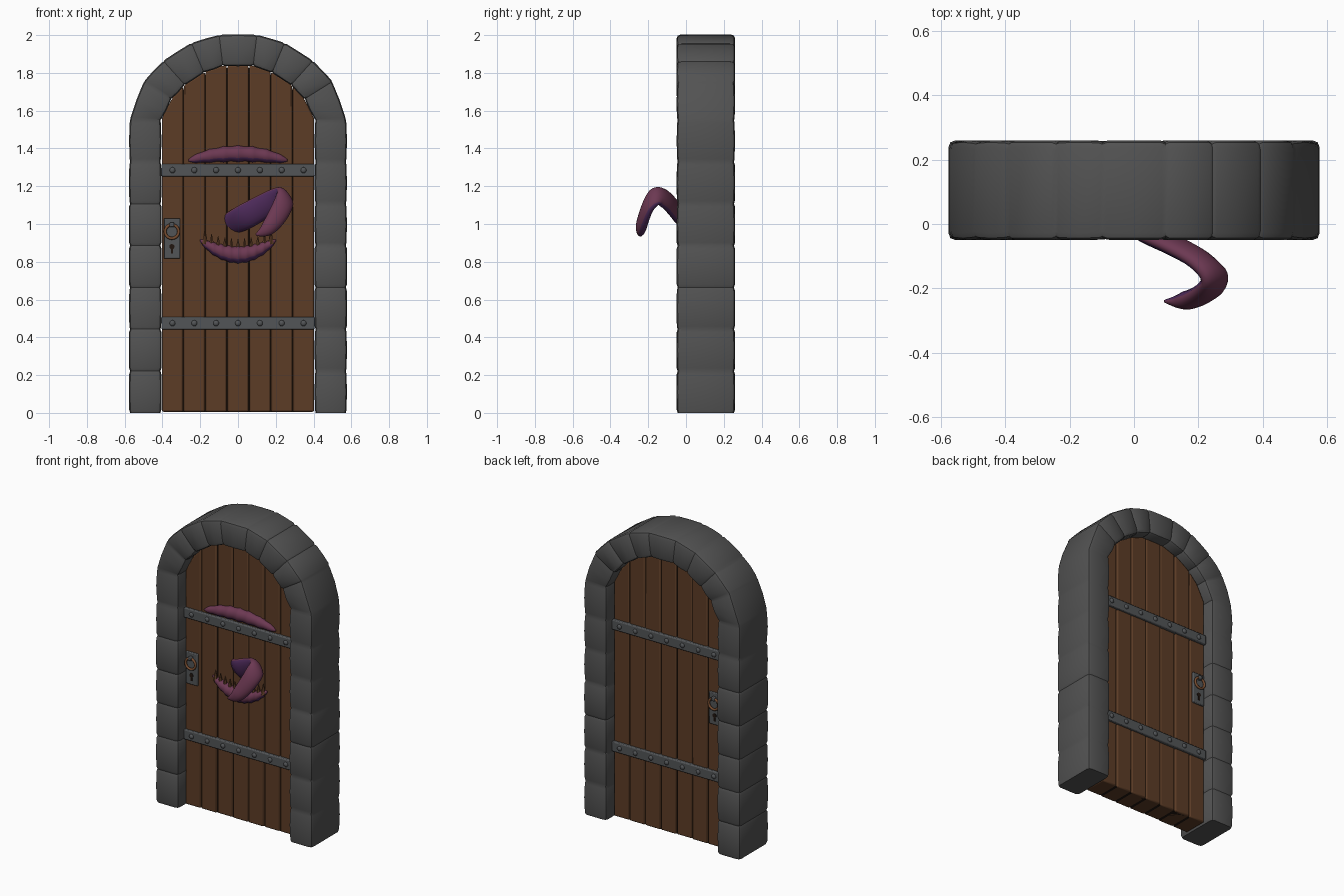
import bpy, bmesh, math, random
from mathutils import Vector, Matrix

random.seed(4)
cube = bpy.data.objects.get("Cube")
if cube:
    bpy.data.objects.remove(cube, do_unlink=True)


def material(name, r, g, b):
    m = bpy.data.materials.new(name)
    m.use_nodes = True
    m.diffuse_color = (r, g, b, 1)
    bsdf = m.node_tree.nodes["Principled BSDF"]
    bsdf.inputs["Base Color"].default_value = (r, g, b, 1)
    bsdf.inputs["Roughness"].default_value = 0.8
    return m


STONE = material("stone grey", 0.085, 0.085, 0.085)
WOOD = material("brown wood", 0.107, 0.045, 0.019)
GAP = material("dark gap", 0.015, 0.008, 0.005)
IRON = material("iron grey", 0.085, 0.09, 0.095)
COPPER = material("copper", 0.19, 0.075, 0.03)
PINK = material("flesh pink", 0.15, 0.04, 0.085)
PURPLE = material("flesh purple", 0.08, 0.025, 0.11)

MID, HALF = 0.105, 0.08          # door centre depth and half thickness
HALF_W, SPRING = 0.405, 1.55     # opening half width and arch start


def finish(name, bm, mats, smooth=None, bevel=0):
    bmesh.ops.recalc_face_normals(bm, faces=bm.faces)
    me = bpy.data.meshes.new(name)
    bm.to_mesh(me)
    bm.free()
    for m in mats:
        me.materials.append(m)
    ob = bpy.data.objects.new(name, me)
    bpy.context.collection.objects.link(ob)
    if bevel:
        mod = ob.modifiers.new("Bevel", "BEVEL")
        mod.width, mod.segments, mod.limit_method = bevel, 2, "ANGLE"
    if smooth:
        bpy.ops.object.select_all(action="DESELECT")
        ob.select_set(True)
        bpy.context.view_layer.objects.active = ob
        bpy.ops.object.shade_smooth_by_angle(angle=math.radians(smooth))
    return ob


def loft(name, rings, mats, smooth, rule=None):
    """Skin a list of rings; rule(k) gives the material of strip k."""
    bm = bmesh.new()
    rows = [[bm.verts.new(p) for p in ring] for ring in rings]
    n = len(rows[0])
    for a, b in zip(rows, rows[1:]):
        for k in range(n):
            f = bm.faces.new((a[k], a[(k + 1) % n], b[(k + 1) % n], b[k]))
            f.material_index = rule(k) if rule else 0
    bm.faces.new(rows[0])
    bm.faces.new(rows[-1])
    return finish(name, bm, mats, smooth)


def box(name, x0, x1, y0, y1, z0, z1, mat, bevel=0):
    bm = bmesh.new()
    size = Matrix.Diagonal((x1 - x0, y1 - y0, z1 - z0, 1))
    centre = Matrix.Translation(((x0 + x1) / 2, (y0 + y1) / 2, (z0 + z1) / 2))
    bmesh.ops.create_cube(bm, size=1, matrix=centre @ size)
    return finish(name, bm, [mat], 40 if bevel else None, bevel)


# Stone frame: blocks along the path, shallow groove at every joint
OUTER = [(.577, SPRING), (.502, 1.755), (.397, 1.865), (.247, 1.96), (.1, 2.003)]
INNER = [(HALF_W, SPRING), (.35, 1.66), (.28, 1.735), (.18, 1.80), (.08, 1.835)]
BLOCKS = 7
joints = [((-.577, SPRING * i / BLOCKS), (-HALF_W, SPRING * i / BLOCKS)) for i in range(BLOCKS)]
joints += [((-o[0], o[1]), (-i[0], i[1])) for o, i in zip(OUTER, INNER)]
joints += [((-o[0], o[1]), (-i[0], i[1])) for o, i in reversed(joints)]


def section(outer, inner, inset):
    o, i = Vector((outer[0], 0, outer[1])), Vector((inner[0], 0, inner[1]))
    d = (o - i).normalized()
    o, i = o - d * inset, i + d * inset
    y0, y1 = -0.05 + inset, 0.26 - inset
    c, e = 0.022, 0.006
    ring = []
    for base, sx, ya, sy in ((i, 1, y0, 1), (o, -1, y0, 1), (o, -1, y1, -1), (i, 1, y1, -1)):
        corner = [(0, c), (e, e), (c, 0)]
        if sx * sy < 0:
            corner.reverse()
        ring += [base + d * sx * a + Vector((0, ya + sy * b, 0)) for a, b in corner]
    return ring


def blend(a, b, t):
    return tuple(p + (q - p) * t for p, q in zip(a, b))


rings = []
for (oa, ia), (ob_, ib) in zip(joints, joints[1:]):
    wobble = random.uniform(0, 0.004)
    for t, inset in ((0, 0.006), (0.07, wobble), (0.5, 0), (0.93, wobble)):
        rings.append(section(blend(oa, ob_, t), blend(ia, ib, t), inset))
rings.append(section(*joints[-1], 0.006))
loft("stone_frame", rings, [STONE], 35)


# Door planks with tops that follow the arch
def arch_height(x):
    x = abs(x)
    if x <= INNER[-1][0]:
        return INNER[-1][1]
    for (xa, za), (xb, zb) in zip(INNER, INNER[1:]):
        if xb <= x <= xa:
            return za + (zb - za) * (xa - x) / (xa - xb)
    return SPRING


def panel(name, x0, x1, half, lift, mat, bevel, steps):
    xs = [x0 + (x1 - x0) * i / steps for i in range(steps + 1)]
    outline = [(x0, 0.006), (x1, 0.006)] + [(x, arch_height(x) + lift) for x in reversed(xs)]
    bm = bmesh.new()
    face = bm.faces.new([bm.verts.new((x, MID - half, z)) for x, z in outline])
    geo = bmesh.ops.extrude_face_region(bm, geom=[face])
    moved = [v for v in geo["geom"] if isinstance(v, bmesh.types.BMVert)]
    bmesh.ops.translate(bm, vec=(0, 2 * half, 0), verts=moved)
    return finish(name, bm, [mat], 40 if bevel else None, bevel)


PLANKS = 7
WIDTH = 2 * HALF_W / PLANKS
centres = [(i - (PLANKS - 1) / 2) * WIDTH for i in range(PLANKS)]
for i, x in enumerate(centres):
    panel(f"door_plank_{i + 1}", x - WIDTH / 2 + .002, x + WIDTH / 2 - .002,
          HALF + random.uniform(-.003, .003), 0.004, WOOD, 0.008, 4)
panel("plank_gap_filler", -HALF_W + .01, HALF_W - .01, HALF - 0.012, -0.01, GAP, 0, 24)


# Iron bands, rivets and lock on both faces of the door
def on_face(side, a, b):
    return sorted((MID + side * (HALF + a), MID + side * (HALF + b)))


for side, label in ((-1, "front"), (1, "back")):
    for z, level in ((0.475, "lower"), (1.285, "upper")):
        box(f"{label}_{level}_band", -HALF_W, HALF_W, *on_face(side, -.02, .018),
            z - .033, z + .033, IRON, 0.006)
        bm = bmesh.new()
        for x in centres:
            place = Matrix.Translation((x, MID + side * (HALF + .018), z))
            bmesh.ops.create_uvsphere(bm, u_segments=10, v_segments=6, radius=.016,
                                      matrix=place @ Matrix.Diagonal((1, .7, 1, 1)))
        finish(f"{label}_{level}_rivets", bm, [IRON], 60)
    box(f"{label}_lock_plate", -.393, -.307, *on_face(side, -.02, .014), .817, 1.03, IRON, 0.005)
    depth = on_face(side, .012, .017)
    box(f"{label}_keyhole_slot", -.356, -.344, *depth, .843, .875, GAP)
    bm = bmesh.new()
    bmesh.ops.create_cone(bm, cap_ends=True, segments=12, radius1=.014, radius2=.014, depth=.005,
                          matrix=Matrix.Translation((-.35, sum(depth) / 2, .88))
                          @ Matrix.Rotation(math.pi / 2, 4, "X"))
    finish(f"{label}_keyhole_round", bm, [GAP])
    y = MID + side * (HALF + .024)
    bpy.ops.mesh.primitive_torus_add(location=(-.35, y, .96), rotation=(math.pi / 2, 0, 0),
                                     major_radius=.036, minor_radius=.008,
                                     major_segments=20, minor_segments=8)
    ring = bpy.context.object
    ring.name = f"{label}_ring_handle"
    ring.data.materials.append(COPPER)
    bpy.ops.object.shade_smooth_by_angle(angle=math.radians(60))
    box(f"{label}_ring_mount", -.362, -.338, *on_face(side, .01, .036), .983, 1.008, IRON, 0.005)


# Fleshy lips: ridged crescents hugging the door
def lip(name, half_len, z_mid, bend, radius, bumps, rule):
    rings, count, sides = [], 48, 12
    for i in range(count + 1):
        u = -1 + 2 * i / count
        ridge = 1 - 0.13 * abs(math.sin(u * bumps * math.pi / 2))
        r = radius * max(.12, (1 - u * u) ** .5) * ridge
        rings.append([(half_len * u, .022 + .9 * r * math.cos(a), z_mid + bend * u * u + r * math.sin(a))
                      for a in (math.tau * k / sides for k in range(sides))])
    return loft(name, rings, [PINK, PURPLE], 70, rule)


lip("upper_lip", .262, 1.372, -.035, .045, 7, lambda k: int(k >= 7))
lip("lower_lip", .2, .838, .075, .048, 9, lambda k: int(k >= 7))

# Splintered wooden teeth above the lower lip
bm = bmesh.new()
TEETH = 11
for i in range(TEETH):
    u = -1 + 2 * i / (TEETH - 1)
    place = Matrix.Translation((.175 * u, .016, .888 + .04 * u * u))
    bmesh.ops.create_cone(bm, cap_ends=True, segments=6, radius1=.018, radius2=.001,
                          depth=.07, matrix=place)
finish("splinter_teeth", bm, [WOOD])

# Curling tongue: centre points with half widths
PATH = [(-.04, .05, 1.0, .06), (.03, -.02, 1.035, .068), (.13, -.07, 1.09, .065),
        (.20, -.11, 1.13, .06), (.243, -.155, 1.145, .055), (.24, -.195, 1.105, .055),
        (.20, -.225, 1.03, .05), (.15, -.24, .97, .036), (.095, -.24, .942, .006)]
points = [Vector(p) for p in PATH]
smooth_path = []
for i in range(len(points) - 1):
    a, b, c, d = (points[min(max(j, 0), len(points) - 1)] for j in range(i - 1, i + 3))
    for s in range(5):
        t = s / 5
        smooth_path.append(.5 * (2 * b + (c - a) * t + (2 * a - 5 * b + 4 * c - d) * t * t
                                 + (3 * b - a - 3 * c + d) * t ** 3))
smooth_path.append(points[-1])
rings, SIDES = [], 16
for i, p in enumerate(smooth_path):
    before, after = smooth_path[max(i - 1, 0)], smooth_path[min(i + 1, len(smooth_path) - 1)]
    tangent = (after - before).to_3d().normalized()
    wide = Vector((-.6, 0, .8))
    wide = (wide - tangent * wide.dot(tangent)).normalized()
    outward = wide.cross(tangent)
    thick = min(.03, p[3] * .7)
    rings.append([p.to_3d() + wide * p[3] * math.cos(a) + outward * thick * math.sin(a)
                  for a in (math.tau * k / SIDES for k in range(SIDES))])
# The outer side of the curl is pink, the inner side purple
outer_sign = 1 if (rings[25][4] - smooth_path[25].to_3d()).y < 0 else -1


def tongue_colour(k):
    a = math.tau * (k + .5) / SIDES
    return int(outer_sign * math.sin(a) + .45 * math.cos(a) < .1)


loft("tongue", rings, [PINK, PURPLE], 80, tongue_colour)
